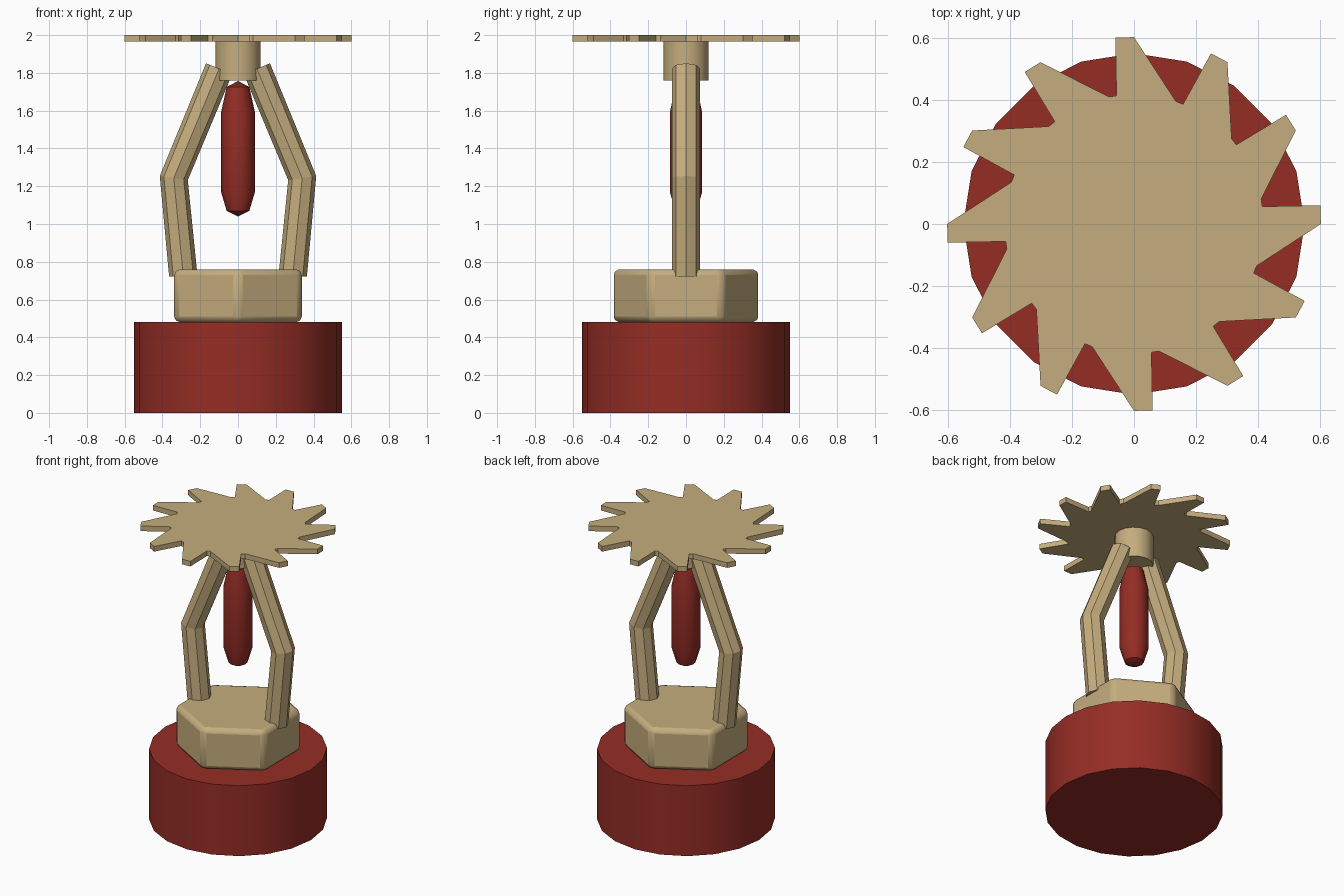
import bpy, bmesh, math
from mathutils import Vector

if "Cube" in bpy.data.objects:
    bpy.data.objects.remove(bpy.data.objects["Cube"])


def material(name, rgb):
    m = bpy.data.materials.new(name)
    m.diffuse_color = (*rgb, 1)
    m.use_nodes = True
    m.node_tree.nodes["Principled BSDF"].inputs["Base Color"].default_value = m.diffuse_color
    return m


BRASS = material("brass", (0.56, 0.42, 0.21))
RED = material("dark red", (0.30, 0.026, 0.018))


def skin(name, rings, mat, smooth=None):
    """Join a list of equal-length rings into a capped solid."""
    bm = bmesh.new()
    loops = [[bm.verts.new(p) for p in ring] for ring in rings]
    n = len(loops[0])
    for a, b in zip(loops, loops[1:]):
        for i in range(n):
            j = (i + 1) % n
            bm.faces.new((a[i], a[j], b[j], b[i]))
    bm.faces.new(loops[0][::-1])
    bm.faces.new(loops[-1])
    bmesh.ops.remove_doubles(bm, verts=bm.verts, dist=1e-5)
    bmesh.ops.recalc_face_normals(bm, faces=bm.faces)
    me = bpy.data.meshes.new(name)
    bm.to_mesh(me)
    bm.free()
    me.materials.append(mat)
    ob = bpy.data.objects.new(name, me)
    bpy.context.collection.objects.link(ob)
    if smooth:
        bpy.ops.object.select_all(action='DESELECT')
        ob.select_set(True)
        bpy.context.view_layer.objects.active = ob
        bpy.ops.object.shade_smooth_by_angle(angle=math.radians(smooth))
    return ob


def ring(r, z, n, turn=0.0):
    return [(r * math.cos(turn + math.tau * i / n),
             r * math.sin(turn + math.tau * i / n), z) for i in range(n)]


def lathe(name, profile, n, mat, smooth=None, turn=0.0):
    return skin(name, [ring(r, z, n, turn) for r, z in profile], mat, smooth)


# Pipe base
lathe("pipe_base", [(0.55, 0), (0.55, 0.48)], 20, RED, 30)

# Hexagonal nut with rounded edges
nut = lathe("hex_nut", [(0.39, 0.48), (0.39, 0.76)], 6, BRASS, 35, math.pi / 6)
bev = nut.modifiers.new("rounded edges", 'BEVEL')
bev.width = 0.03
bev.segments = 2

# Bent frame arms: octagonal section swept along a three point path
for side, sx in (("left", -1), ("right", 1)):
    path = [Vector((sx * x, 0, z)) for x, z in ((0.29, 0.728), (0.34, 1.243), (0.10, 1.822))]
    d1 = (path[1] - path[0]).normalized()
    d2 = (path[2] - path[1]).normalized()
    rings = []
    for p, d in zip(path, (d1, (d1 + d2).normalized(), d2)):
        u = Vector((d.z, 0, -d.x))
        rings.append([p + 0.075 * (u * math.cos(a) + Vector((0, 1, 0)) * math.sin(a))
                      for a in (math.tau * i / 8 for i in range(8))])
    skin(side + "_frame_arm", rings, BRASS)

# Heat sensitive bulb
lathe("glass_bulb", [(0.0, 1.04), (0.06, 1.07), (0.09, 1.17), (0.09, 1.59),
                     (0.06, 1.725), (0.0, 1.757)], 10, RED, 40)

# Collar under the deflector
lathe("collar", [(0.12, 1.76), (0.12, 1.968)], 16, BRASS, 30)

# Toothed deflector plate: one tooth repeated twelve times
tooth = [(-0.06, 0.60), (0.0, 0.602), (0.135, 0.395), (0.158, 0.386)]
outline = []
for k in range(12):
    c, s = math.cos(-k * math.pi / 6), math.sin(-k * math.pi / 6)
    outline += [(x * c - y * s, x * s + y * c) for x, y in tooth]
skin("deflector_plate", [[(x, y, z) for x, y in outline] for z in (1.965, 2.0)], BRASS)
